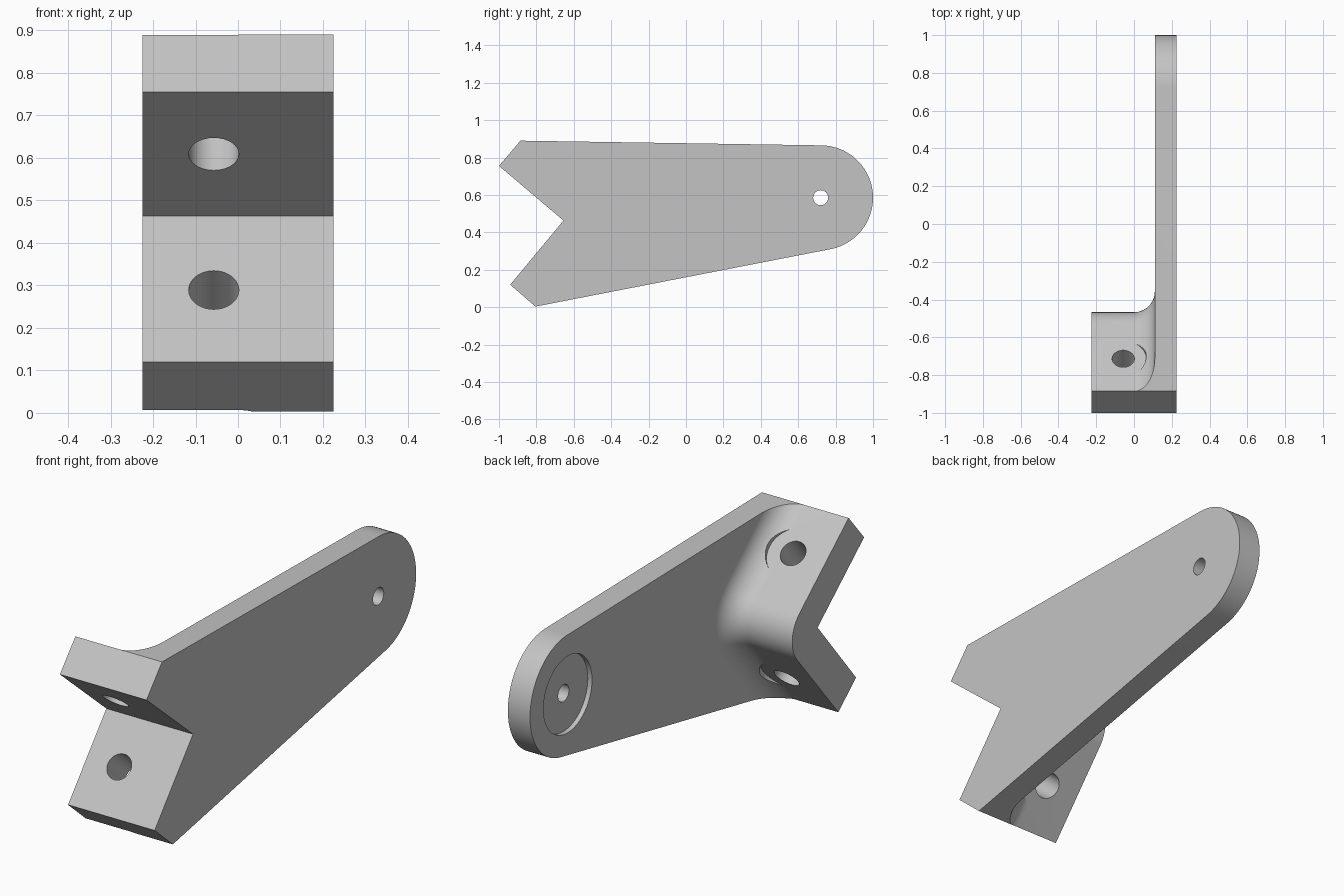
import bpy, bmesh, math
from mathutils import Vector, Matrix

cube = bpy.data.objects.get("Cube")
if cube:
    bpy.data.objects.remove(cube, do_unlink=True)

grey = bpy.data.materials.new("light grey")
grey.use_nodes = True
colour = (0.55, 0.55, 0.55, 1)
grey.diffuse_color = colour
grey.node_tree.nodes["Principled BSDF"].inputs["Base Color"].default_value = colour


def loft(name, sections):
    """Closed solid through (x, [(y, z), ...]) sections of equal point count."""
    bm = bmesh.new()
    rings = [[bm.verts.new((x, p[0], p[1])) for p in pts] for x, pts in sections]
    n = len(rings[0])
    for a, b in zip(rings, rings[1:]):
        for i in range(n):
            j = (i + 1) % n
            bm.faces.new((a[i], a[j], b[j], b[i]))
    bm.faces.new(rings[0])
    bm.faces.new(rings[-1])
    bmesh.ops.recalc_face_normals(bm, faces=bm.faces)
    return finish(name, bm)


def rod(name, start, end, radius):
    """Cylinder between two points."""
    start, end = Vector(start), Vector(end)
    axis = end - start
    spin = axis.to_track_quat("Z", "Y").to_matrix().to_4x4()
    bm = bmesh.new()
    bmesh.ops.create_cone(bm, cap_ends=True, segments=64, radius1=radius, radius2=radius,
                          depth=axis.length,
                          matrix=Matrix.Translation((start + end) / 2) @ spin)
    return finish(name, bm)


def finish(name, bm):
    mesh = bpy.data.meshes.new(name)
    bm.to_mesh(mesh)
    bm.free()
    mesh.materials.append(grey)
    obj = bpy.data.objects.new(name, mesh)
    bpy.context.collection.objects.link(obj)
    return obj


def cut(body, cutter):
    bpy.context.view_layer.objects.active = body
    mod = body.modifiers.new("cut", "BOOLEAN")
    mod.operation, mod.solver, mod.object = "DIFFERENCE", "EXACT", cutter
    bpy.ops.object.modifier_apply(modifier=mod.name)
    bpy.data.objects.remove(cutter, do_unlink=True)


HALF, PLATE_X = 0.225, 0.11       # half width, inner face of the plate
WALL, CORNER, FILLET = 0.177, 0.15, 0.11
notch = Vector((-0.655, 0.463))   # inner corner of the V
u = Vector((0.763, -0.646)).normalized()   # along the upper wall, into the notch
l = Vector((-u.y, u.x))                    # along the lower wall, into the notch
pivot = Vector((0.72, 0.585))

# Arm outline with round end and V notch, extruded over the full width
arc = [pivot + 0.28 * Vector((math.cos(a), math.sin(a)))
       for a in (math.radians(89 - 168 * i / 48) for i in range(49))]
outline = [(-1, 0.755), (-0.885, 0.89)] + arc + [(-0.805, 0.003), (-0.94, 0.12), notch]
bracket = loft("bracket", [(-HALF, outline), (HALF, outline)])

# Space behind the V flange, flaring into a fillet at the plate
centre = notch + (WALL - CORNER) * (u + l)


def hollow(d):
    r = CORNER + d
    bend = [centre + r * (l * math.cos(a) + u * math.sin(a))
            for a in (math.pi / 2 * i / 16 for i in range(17))]
    return [(2, 2), bend[0] - u] + bend + [bend[-1] - l, (2, -1)]


sections = [(-0.5, hollow(0))]
for i in range(17):
    a = math.pi / 2 * i / 16
    sections.append((PLATE_X - FILLET + FILLET * math.sin(a), hollow(FILLET * (1 - math.cos(a)))))
cut(bracket, loft("hollow_cutter", sections))

# Bolt holes through both flange walls, each with a spot face on the outside
for along, out in ((u, l), (l, u)):
    p = notch - along * 0.226
    at = lambda t: (-0.057, *(p + out * t))
    cut(bracket, rod("spot_face_cutter", at(WALL), at(WALL + 0.2), 0.122))
    cut(bracket, rod("bolt_hole_cutter", at(-0.1), at(WALL + 0.1), 0.059))

# Pivot hole and shallow counterbore at the round end
cut(bracket, rod("pivot_hole_cutter", (0, *pivot), (0.4, *pivot), 0.04))
cut(bracket, rod("counterbore_cutter", (0, *pivot), (PLATE_X + 0.022, *pivot), 0.18))

bpy.ops.object.select_all(action="DESELECT")
bracket.select_set(True)
bpy.context.view_layer.objects.active = bracket
bpy.ops.object.shade_smooth_by_angle(angle=math.radians(25))
